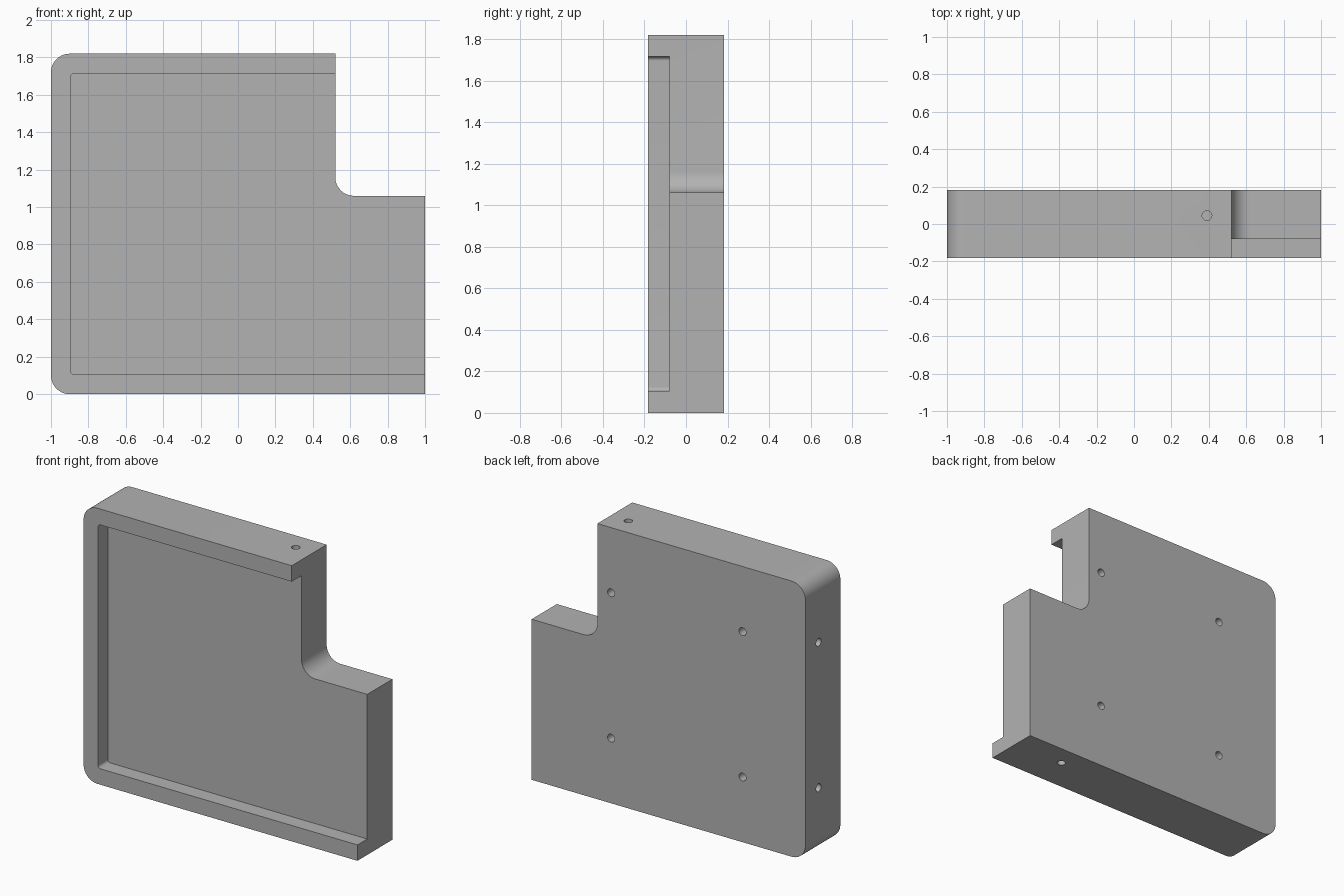
import bpy, bmesh, math
from mathutils import Vector

cube = bpy.data.objects.get("Cube")
if cube:
    bpy.data.objects.remove(cube)

HALF_DEPTH = 0.182
FLOOR_Y = -0.08
HEIGHT = 1.82

grey = bpy.data.materials.new("plain grey")
grey.use_nodes = True
grey.diffuse_color = (0.45, 0.45, 0.45, 1)
grey.node_tree.nodes["Principled BSDF"].inputs["Base Color"].default_value = (0.45, 0.45, 0.45, 1)


def rounded(corners, steps=12):
    """Turn (x, z, radius) right-angle corners into a filleted outline."""
    out = []
    for i, (x, z, r) in enumerate(corners):
        p = Vector((x, z))
        if r == 0:
            out.append(p)
            continue
        a = (Vector(corners[i - 1][:2]) - p).normalized() * r
        b = (Vector(corners[(i + 1) % len(corners)][:2]) - p).normalized() * r
        for k in range(steps + 1):
            t = math.pi / 2 * k / steps
            out.append(p + a * (1 - math.sin(t)) + b * (1 - math.cos(t)))
    return out


def finish(name, bm):
    bmesh.ops.recalc_face_normals(bm, faces=bm.faces)
    mesh = bpy.data.meshes.new(name)
    bm.to_mesh(mesh)
    bm.free()
    mesh.materials.append(grey)
    obj = bpy.data.objects.new(name, mesh)
    bpy.context.collection.objects.link(obj)
    return obj


def slab(name, corners, y0, y1):
    """Extrude a filleted outline from y0 to y1."""
    bm = bmesh.new()
    face = bm.faces.new([bm.verts.new((p.x, y0, p.y)) for p in rounded(corners)])
    ext = bmesh.ops.extrude_face_region(bm, geom=[face])
    verts = [v for v in ext["geom"] if isinstance(v, bmesh.types.BMVert)]
    bmesh.ops.translate(bm, verts=verts, vec=(0, y1 - y0, 0))
    return finish(name, bm)


def drill(name, centre, axis, depth=0.15, radius=0.026):
    """Cylinder centred on a surface point, reaching the given depth."""
    bm = bmesh.new()
    bmesh.ops.create_cone(bm, cap_ends=True, segments=24, radius1=radius,
                          radius2=radius, depth=2 * depth)
    obj = finish(name, bm)
    obj.rotation_euler = Vector(axis).to_track_quat("Z", "Y").to_euler()
    obj.location = centre
    return obj


# Plate with a stepped, rounded outline
body = slab("tray_body", [
    (-1, 0, 0.1), (1, 0, 0), (1, 1.06, 0), (0.52, 1.06, 0.1),
    (0.52, HEIGHT, 0), (-1, HEIGHT, 0.1)], -HALF_DEPTH, HALF_DEPTH)

# Front recess, open towards the left side
cutters = [slab("recess_cutter", [
    (-0.895, 0.105, 0.02), (1.2, 0.105, 0), (1.2, 1.715, 0),
    (-0.895, 1.715, 0.02)], -0.4, FLOOR_Y)]

# Blind screw holes in the back, right side, top and bottom
for z in (0.43, 1.39):
    for x in (-0.54, 0.42):
        cutters.append(drill("back_hole", (x, HALF_DEPTH, z), (0, 1, 0)))
    cutters.append(drill("side_hole", (-1, 0.045, z), (1, 0, 0)))
cutters.append(drill("top_hole", (0.39, 0.045, HEIGHT), (0, 0, 1)))
cutters.append(drill("bottom_hole", (0.63, 0.045, 0), (0, 0, 1)))

for cutter in cutters:
    cutter.hide_render = True
    mod = body.modifiers.new(cutter.name, "BOOLEAN")
    mod.operation = "DIFFERENCE"
    mod.solver = "EXACT"
    mod.object = cutter

# Bake the cuts, remove the cutters and smooth the fillets
bpy.context.view_layer.update()
graph = bpy.context.evaluated_depsgraph_get()
baked = bpy.data.meshes.new_from_object(body.evaluated_get(graph))
body.modifiers.clear()
body.data = baked
for cutter in cutters:
    bpy.data.objects.remove(cutter)

bpy.ops.object.select_all(action="DESELECT")
body.select_set(True)
bpy.context.view_layer.objects.active = body
bpy.ops.object.shade_smooth_by_angle(angle=math.radians(30))
